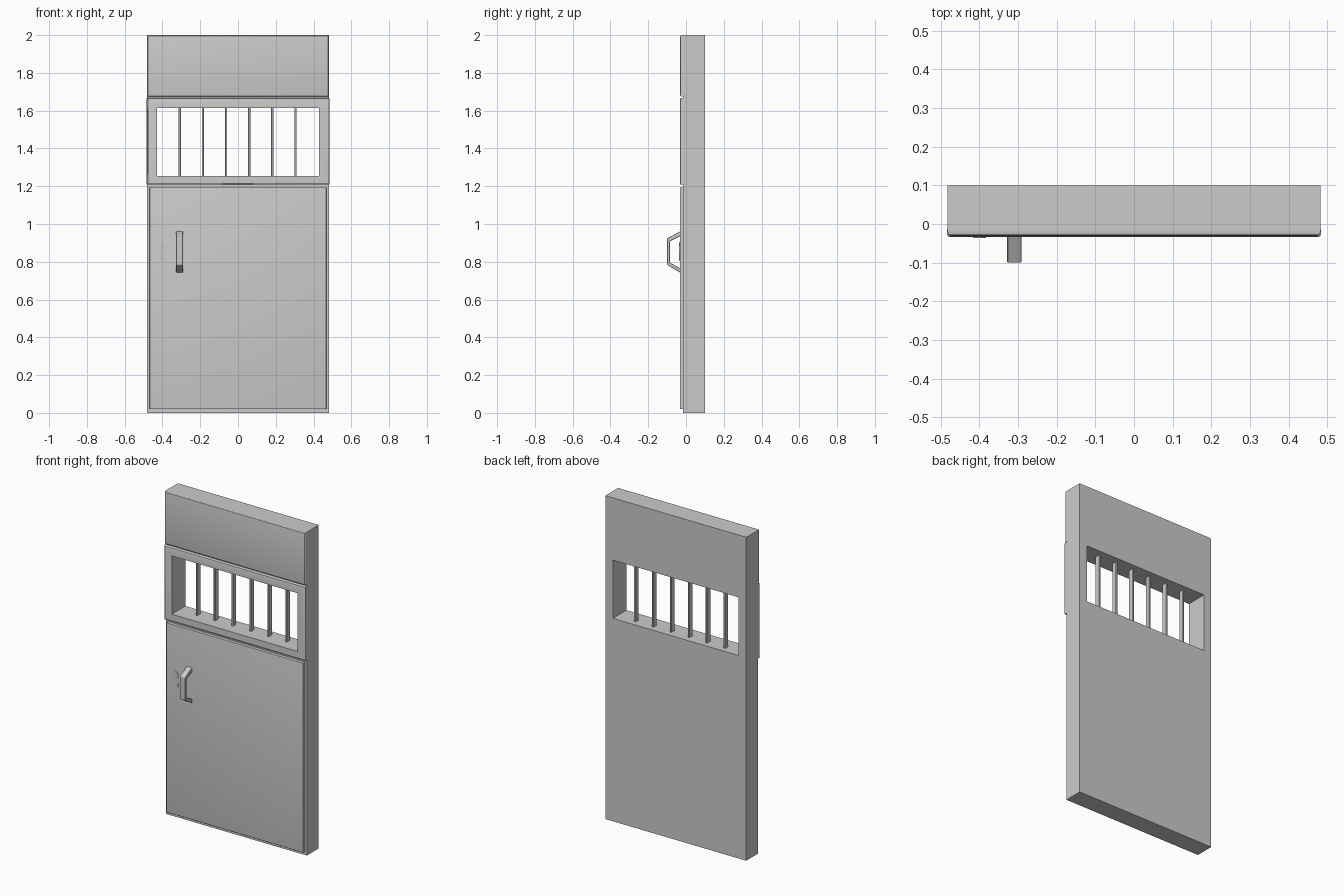
import bpy, bmesh

if "Cube" in bpy.data.objects:
    bpy.data.objects.remove(bpy.data.objects["Cube"])


def finish(name, bm, smooth=False):
    bmesh.ops.recalc_face_normals(bm, faces=bm.faces)
    me = bpy.data.meshes.new(name)
    bm.to_mesh(me)
    bm.free()
    ob = bpy.data.objects.new(name, me)
    bpy.context.collection.objects.link(ob)
    if smooth:
        bpy.ops.object.select_all(action='DESELECT')
        bpy.context.view_layer.objects.active = ob
        ob.select_set(True)
        bpy.ops.object.shade_smooth_by_angle()
    return ob


def rect(x, z0, z1):
    return [(-x, z0), (x, z0), (x, z1), (-x, z1)]


def slab(name, x, z0, z1, y0, y1, hole=None, bevel=0):
    """Rectangular board, optionally with a window hole and rounded front rim."""
    bm = bmesh.new()
    ring = lambda pts, y: [bm.verts.new((px, y, pz)) for px, pz in pts]
    outer = [ring(rect(x, z0, z1), y) for y in (y0, y1)]
    inner = [ring(rect(*hole), y) for y in (y0, y1)] if hole else None
    for i in range(4):
        j = (i + 1) % 4
        bm.faces.new((outer[0][i], outer[0][j], outer[1][j], outer[1][i]))
        if hole:
            bm.faces.new((inner[0][i], inner[0][j], inner[1][j], inner[1][i]))
            for o, n in zip(outer, inner):
                bm.faces.new((o[i], o[j], n[j], n[i]))
    if not hole:
        for o in outer:
            bm.faces.new(o)
    if bevel:
        rim = [bm.edges.get((outer[0][i], outer[0][(i + 1) % 4])) for i in range(4)]
        bmesh.ops.bevel(bm, geom=rim, offset=bevel, segments=3, profile=0.5, affect='EDGES')
    return finish(name, bm, bool(bevel))


def prism(name, pts, offset, bevel=0):
    """Closed 3D outline extruded along an offset."""
    bm = bmesh.new()
    f = bm.faces.new([bm.verts.new(p) for p in pts])
    ext = bmesh.ops.extrude_face_region(bm, geom=[f])
    # original face stays as the closing cap
    bmesh.ops.translate(bm, vec=offset, verts=[v for v in ext['geom'] if isinstance(v, bmesh.types.BMVert)])
    if bevel:
        bmesh.ops.bevel(bm, geom=bm.edges[:], offset=bevel, segments=1, affect='EDGES')
    return finish(name, bm)


WINDOW = (0.43, 1.255, 1.615)

# Main door body and its three front panels
slab("door_body", 0.482, 0, 2.0, -0.016, 0.1, hole=WINDOW)
slab("top_panel", 0.482, 1.674, 2.0, -0.031, -0.016, bevel=0.009)
slab("window_frame", 0.484, 1.208, 1.667, -0.033, -0.014, hole=WINDOW, bevel=0.007)
slab("lower_panel", 0.468, 0.02, 1.194, -0.033, -0.016, bevel=0.003)

# Window bars
for i in range(6):
    x = -0.308 + i * 0.1225
    outline = [(x - 0.006, 0.034, 1.25), (x + 0.006, 0.034, 1.25),
               (x + 0.006, 0.066, 1.25), (x - 0.006, 0.066, 1.25)]
    prism(f"window_bar_{i + 1}", outline, (0, 0, 0.37), bevel=0.002)

# Pull handle, bent strap profile
profile = [(-0.03, 0.962), (-0.1, 0.924), (-0.1, 0.784), (-0.03, 0.742),
           (-0.03, 0.765), (-0.086, 0.796), (-0.086, 0.908), (-0.03, 0.936)]
prism("pull_handle", [(-0.328, y, z) for y, z in profile], (0.037, 0, 0), bevel=0.002)

# Ornate keyhole plate
half = [(0.006, 0.05), (0.016, 0.038), (0.012, 0.028), (0.017, 0.016),
        (0.017, -0.016), (0.012, -0.028), (0.016, -0.038), (0.006, -0.05)]
outline = half + [(-x, z) for x, z in reversed(half)]
prism("keyhole_plate", [(-0.4 + x, -0.03, 0.856 + z) for x, z in outline], (0, -0.006, 0))
